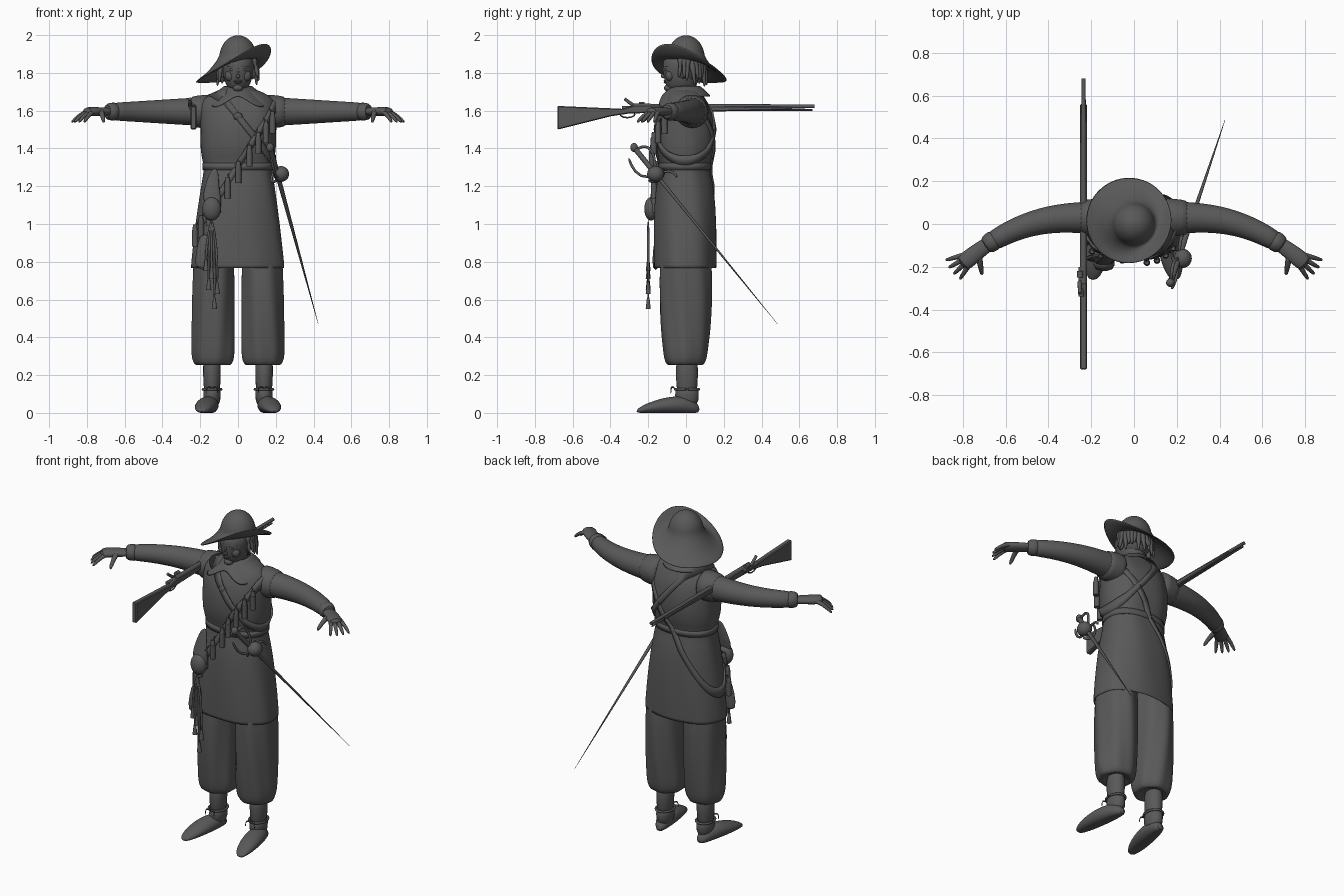
import bpy, bmesh, random
from math import sin, cos, pi, tau, copysign
from mathutils import Vector

random.seed(4)
if "Cube" in bpy.data.objects:
    bpy.data.objects.remove(bpy.data.objects["Cube"])

colour = (.1, .1, .1, 1)
grey = bpy.data.materials.new("plain_grey")
grey.use_nodes = True
grey.diffuse_color = colour
grey.node_tree.nodes["Principled BSDF"].inputs["Base Color"].default_value = colour


def finish(name, bm, rounded=True, smooth=True):
    bmesh.ops.recalc_face_normals(bm, faces=bm.faces[:])
    mesh = bpy.data.meshes.new(name)
    bm.to_mesh(mesh)
    bm.free()
    mesh.materials.append(grey)
    for face in mesh.polygons:
        face.use_smooth = smooth and len(face.vertices) < 5
    part = bpy.data.objects.new(name, mesh)
    bpy.context.collection.objects.link(part)
    if rounded:
        part.modifiers.new("rounding", "SUBSURF").levels = 1
    return part


def mirror(*parts):
    for part in parts:
        part.modifiers.new("other_side", "MIRROR")


def skin(name, rows, wrap=False, rounded=True):
    """Join closed rows of points; cap the ends or wrap round."""
    bm = bmesh.new()
    loops = [[bm.verts.new(point) for point in row] for row in rows]
    if not wrap:
        bm.faces.new(loops[0])
        bm.faces.new(loops[-1])
    else:
        loops.append(loops[0])
    for low, high in zip(loops, loops[1:]):
        for i in range(len(low)):
            bm.faces.new((low[i - 1], low[i], high[i], high[i - 1]))
    return finish(name, bm, rounded)


def turn(count):
    return [tau * i / count for i in range(count)]


def steps(start, end, count):
    return [start + (end - start) * i / (count - 1) for i in range(count)]


def ring_point(angle, z, rx, ry, centre=(0, 0), square=1):
    c, s = cos(angle), sin(angle)
    return Vector((centre[0] + copysign(abs(c) ** square, c) * rx,
                   centre[1] + copysign(abs(s) ** square, s) * ry, z))


def loft(name, rings, centre=(0, 0), square=1, ripple=0):
    """Stack oval rings given as height, x radius and y radius."""
    rows = []
    for z, rx, ry in rings:
        wave = [1 + ripple * sin(7 * angle + 5 * z) for angle in turn(40)]
        rows.append([ring_point(angle, z, rx * w, ry * w, centre, square) for angle, w in zip(turn(40), wave)])
    return skin(name, rows)


def tube(name, path, start, end=None, flat=1, sides=10, rounded=True):
    """Skin a path, tapering from the start radius to the end radius."""
    path = [Vector(point) for point in path]
    radii = steps(start, start if end is None else end, len(path))
    rows = []
    for i, (point, radius) in enumerate(zip(path, radii)):
        along = path[min(i + 1, len(path) - 1)] - path[max(i - 1, 0)]
        along.normalize()
        side = along.cross((0, 1, 0) if abs(along.z) > .95 else (0, 0, 1)).normalized()
        up = side.cross(along) * flat
        rows.append([point + (side * cos(angle) + up * sin(angle)) * radius for angle in turn(sides)])
    return skin(name, rows, rounded=rounded)


def blob(name, place, size):
    bm = bmesh.new()
    bmesh.ops.create_uvsphere(bm, u_segments=20, v_segments=12, radius=1)
    bmesh.ops.scale(bm, vec=size, verts=bm.verts)
    bmesh.ops.translate(bm, vec=place, verts=bm.verts)
    return finish(name, bm, rounded=False)


# Sleeveless coat, gathered at the waist and open below
coat = [(.76, .248, .165), (.8, .246, .165), (1, .225, .168), (1.2, .195, .155), (1.27, .182, .135), (1.32, .182, .13),
        (1.38, .202, .157), (1.5, .2, .162), (1.6, .205, .142), (1.66, .195, .105), (1.7, .13, .085), (1.72, .07, .07)]
coat_shape = dict(centre=(0, -.005), square=.88)
loft("coat", [(.95, .21, .14), (.765, .243, .16)] + coat, ripple=.014, **coat_shape)


def coat_point(angle, z):
    for low, high in zip(coat, coat[1:]):
        if z <= high[0]:
            break
    ring = Vector(low).lerp(Vector(high), (z - low[0]) / (high[0] - low[0]))
    return ring_point(angle, *ring, **coat_shape)


def strap_point(angle, height, slope):
    """Find where a sloping plane meets the coat."""
    low, high = coat[0][0], coat[-1][0]
    for _ in range(24):
        z = (low + high) / 2
        if z < height + slope * coat_point(angle, z).x:
            low = z
        else:
            high = z
    return coat_point(angle, z)


def strap(name, height, slope, half_width):
    rows = []
    for angle in turn(96):
        place = strap_point(angle, height, slope)
        # Each edge of the strap follows the cloth at its own height
        edges = []
        for z in (place.z + half_width, place.z - half_width):
            cloth = coat_point(angle, min(z, coat[-1][0]))
            edges.append(cloth + ring_point(angle, 0, .006, .006))
            edges.append(cloth - ring_point(angle, 0, .006, .006))
        rows.append([edges[0], edges[2], edges[3], edges[1]])
    skin(name, rows, wrap=True, rounded=False)


bandolier = dict(height=1.31, slope=1.6)
baldric = dict(height=1.57, slope=-1.25)
strap("waist_belt", 1.305, 0, .018)
strap("bandolier", half_width=.03, **bandolier)
strap("sword_baldric", half_width=.026, **baldric)
for name, place in (("belt_buckle", coat_point(-pi / 2, 1.305)), ("baldric_buckle", strap_point(-pi / 2, **baldric))):
    half = Vector((.03, 0, 0))
    tube(name, [place - half, place + half], .012, flat=2, sides=8)

# Collar with two front points
rows = []
for spread, drop in ((0, 0), (.5, 0), (1, 0), (1, .012), (0, .02)):
    row = []
    for angle in turn(48):
        flap = sin(2 * angle) ** 2 if sin(angle) < 0 else 0
        radius = .066 + spread * (.065 + .05 * flap)
        row.append(ring_point(angle, 1.74 - drop - spread * (.06 + .06 * flap), radius, radius))
    rows.append(row)
skin("collar", rows, wrap=True)

# Head and face
tube("neck", [(0, .01, 1.62), (0, 0, 1.8)], .06, sides=20)
loft("head", [(1.7, .03, .04), (1.715, .05, .07), (1.74, .066, .085), (1.79, .08, .095),
              (1.84, .084, .1), (1.9, .08, .09)], centre=(0, -.025))
blob("chin", (0, -.09, 1.72), (.028, .026, .02))
tube("nose", [(0, -.11, 1.835), (0, -.122, 1.805), (0, -.133, 1.788), (0, -.11, 1.775)], .008, .014)
for z in (1.75, 1.758):
    blob("lip", (0, -.108, z), (.022, .01, .006))
mirror(blob("eyes", (.032, -.108, 1.817), (.014, .008, .007)),
       tube("brows", [(.012, -.118, 1.832), (.035, -.11, 1.837), (.058, -.092, 1.832)], .007, .004),
       blob("cheeks", (.04, -.085, 1.785), (.03, .024, .03)),
       blob("ears", (.082, -.015, 1.8), (.012, .022, .03)))

# Hair locks round the sides and back
blob("hair_mass", (0, .01, 1.83), (.09, .088, .09))
for angle in steps(-.3, pi + .3, 19):
    sway, length = random.uniform(-.1, .15), random.uniform(.1, .16)
    path = []
    for t in steps(0, 1, 5):
        radius = .08 + .03 * t ** .5
        path.append(ring_point(angle + sway * t, 1.88 - length * t, radius, radius))
    tube("hair_lock", path, .024, .005, sides=8)

# Hat: domed crown and a wide brim turned up on one side
rows = [[ring_point(angle, 1.88 + .12 * cos(t), .1 * sin(t), .1 * sin(t)) for angle in turn(48)]
        for t in steps(.1, pi / 2, 7)]
for spread, drop in ((.4, 0), (.7, 0), (1, 0), (1, .008), (.6, .01), (0, .012)):
    row = []
    for angle in turn(48):
        lean = cos(angle + .6)
        edge = 1.75 + .21 * ((1 + lean) / 2) ** 1.5
        radius = .1 + spread * (.1 - .03 * lean)
        z = 1.875 + spread * (edge - 1.875) - .012 * sin(pi * spread) - drop
        row.append(ring_point(angle, z, radius, radius))
    rows.append(row)
skin("hat", rows)


# Arms curving forward to spread hands
def arm(x):
    return Vector((x, .03 - .85 * max(x - .25, 0) ** 2.3, 1.595))


wrist = arm(.73)
mirror(tube("shoulder_wings", [arm(x) for x in steps(.13, .265, 4)], .095, .08, sides=20),
       tube("sleeves", [arm(x) for x in steps(.18, .68, 9)], .078, .046, sides=20),
       tube("cuffs", [arm(x) for x in steps(.64, .7, 3)], .052, .044, sides=16),
       tube("palms", [arm(x) for x in steps(.66, .81, 4)], .034, .045, flat=.6, sides=14))


def finger(name, angle, start, end, thickness):
    path = []
    for t in steps(0, 1, 4):
        reach = start + (end - start) * t
        path.append(wrist + Vector((cos(angle) * reach, sin(angle) * reach, .005 - .065 * t * t)))
    mirror(tube(name, path, thickness, thickness / 2, sides=8))


for angle in steps(-.27, -1, 4):
    finger("fingers", angle, .04, .16, .017)
finger("thumbs", -1.75, 0, .115, .02)

# Full breeches gathered below the knee, stockings and shoes
leg, ankle = (.13, -.003), (.138, .005)
mirror(loft("breeches", [(.95, .1, .12), (.77, .108, .14), (.6, .113, .14), (.45, .113, .132), (.35, .116, .12),
                         (.29, .113, .113), (.255, .1, .1), (.25, .08, .08), (.27, .05, .06)], centre=leg, ripple=.03),
       loft("stockings", [(.3, .05, .06), (.2, .046, .058), (.08, .044, .056)], centre=ankle),
       loft("shoe_ankles", [(.03, .044, .06), (.1, .046, .064), (.14, .046, .06)], centre=ankle),
       tube("ankle_straps", [ring_point(a, .125, .05, .064, ankle) for a in steps(0, tau, 17)], .007))
rows = []
for t in steps(.02, .98, 10):
    bulge = sin(pi * t) ** .4
    width, height = .058 * bulge, (.06 - .032 * t) * bulge
    rows.append([(.138 + .055 * t + width * cos(a), .08 - .35 * t, max(0, height * (.9 + sin(a)))) for a in turn(18)])
mirror(skin("shoes", rows))
for side in (-.03, .03):
    knot = Vector((ankle[0], -.06, .13))
    mirror(tube("lace_bows", [knot, knot + Vector((side, -.02, .015)), knot + Vector((side, -.02, -.03))], .006))

# Powder flasks hanging along the bandolier
up = Vector((0, 0, 1))
for angle in steps(-.66, -2.7, 10):
    strap_place = strap_point(angle, **bandolier)
    middle = strap_place + ring_point(angle, -.04, .022, .022)
    tube("powder_flask", [middle - up * .055, middle + up * .03], .016, sides=12, rounded=False)
    tube("flask_cap", [middle + up * .03, middle + up * .06], .014, .01, sides=12, rounded=False)
    tube("flask_cord", [middle + up * .05, strap_place + up * .04], .004)

# Pouch, bag and cords on the right hip
blob("pouch", (-.14, -.185, 1.08), (.05, .036, .062))
tube("pouch_flap", [(-.12, -.15, 1.3), (-.14, -.165, 1.2), (-.14, -.185, 1.1)], .02, .06, flat=.3)
tube("hip_bag", [(-.175, -.15, .95), (-.18, -.16, .86), (-.185, -.16, .75)], .03, .055, flat=.4)
for x, low in zip(steps(-.17, -.11, 5), (.76, .66, .72, .56, .64)):
    bottom = Vector((x, -.2, low))
    tube("hanging_cord", [(-.14, -.2, 1.03), (x, -.2, .88), bottom], .007)
    tube("cord_end", [bottom + up * .05, bottom - up * .01], .007, .014, rounded=False)

# Sword with a swept hilt
pommel, tip = Vector((.17, -.275, 1.405)), Vector((.425, .485, .47))
along = (tip - pommel).normalized()
across = Vector((0, along.z, -along.y)).normalized()
beside = along.cross(across)
guard = pommel.lerp(tip, .15)


def hilt(name, path):
    tube(name, [guard + along * a + across * b + beside * c for a, b, c in path], .008)


tube("sword_blade", [guard, guard.lerp(tip, .5), tip], .014, .001, flat=.7, rounded=False)
tube("sword_grip", [pommel, guard], .014, rounded=False)
blob("sword_pommel", pommel, (.02, .02, .024))
blob("guard_shell", guard + Vector((.02, 0, 0)), (.042, .045, .042))
hilt("quillons", [(-.165, .055, 0), (-.08, .085, 0), (0, .05, 0), (.01, -.05, 0), (.06, -.085, 0), (.09, -.075, 0)])
hilt("knuckle_bow", [(-.17 * cos(t / 2), -.065 * sin(t), 0) for t in steps(0, pi, 6)])
hilt("side_ring", [(.03 * sin(t), .05 * cos(t), .04 * sin(t)) for t in steps(0, pi, 7)])

# Slung musket
gun_x, gun_z = -.236, 1.623
outline = [(-.68, 1.625), (-.68, 1.5), (-.4, 1.57), (-.3, 1.585), (.56, 1.605), (.56, 1.62), (-.27, 1.63), (-.34, 1.61)]
bm = bmesh.new()
face = bm.faces.new([bm.verts.new((gun_x - .016, y, z)) for y, z in outline])
extruded = bmesh.ops.extrude_face_region(bm, geom=[face])["geom"]
bmesh.ops.translate(bm, vec=(.032, 0, 0), verts=[part for part in extruded if isinstance(part, bmesh.types.BMVert)])
stock = finish("musket_stock", bm, rounded=False, smooth=False)
stock.modifiers.new("soft_edges", "BEVEL").width = .005


def fitting(name, path, start, end=None, offset=0):
    tube(name, [(gun_x + offset, y, gun_z + z) for y, z in path], start, end, sides=12, rounded=False)


fitting("barrel", [(-.28, 0), (.68, 0)], .014, .01)
fitting("ramrod", [(.1, -.02), (.67, -.02)], .005)
fitting("lock_plate", [(-.34, -.01), (-.2, -.01)], .012, offset=-.012)
fitting("hammer", [(-.27, 0), (-.3, .02), (-.325, .04)], .01, .008, offset=-.018)
fitting("flash_pan", [(-.25, .01), (-.22, .01)], .014, offset=-.016)
fitting("trigger_guard", [(-.31 + .04 * cos(t), -.04 - .02 * sin(t)) for t in steps(0, pi, 7)], .004)
